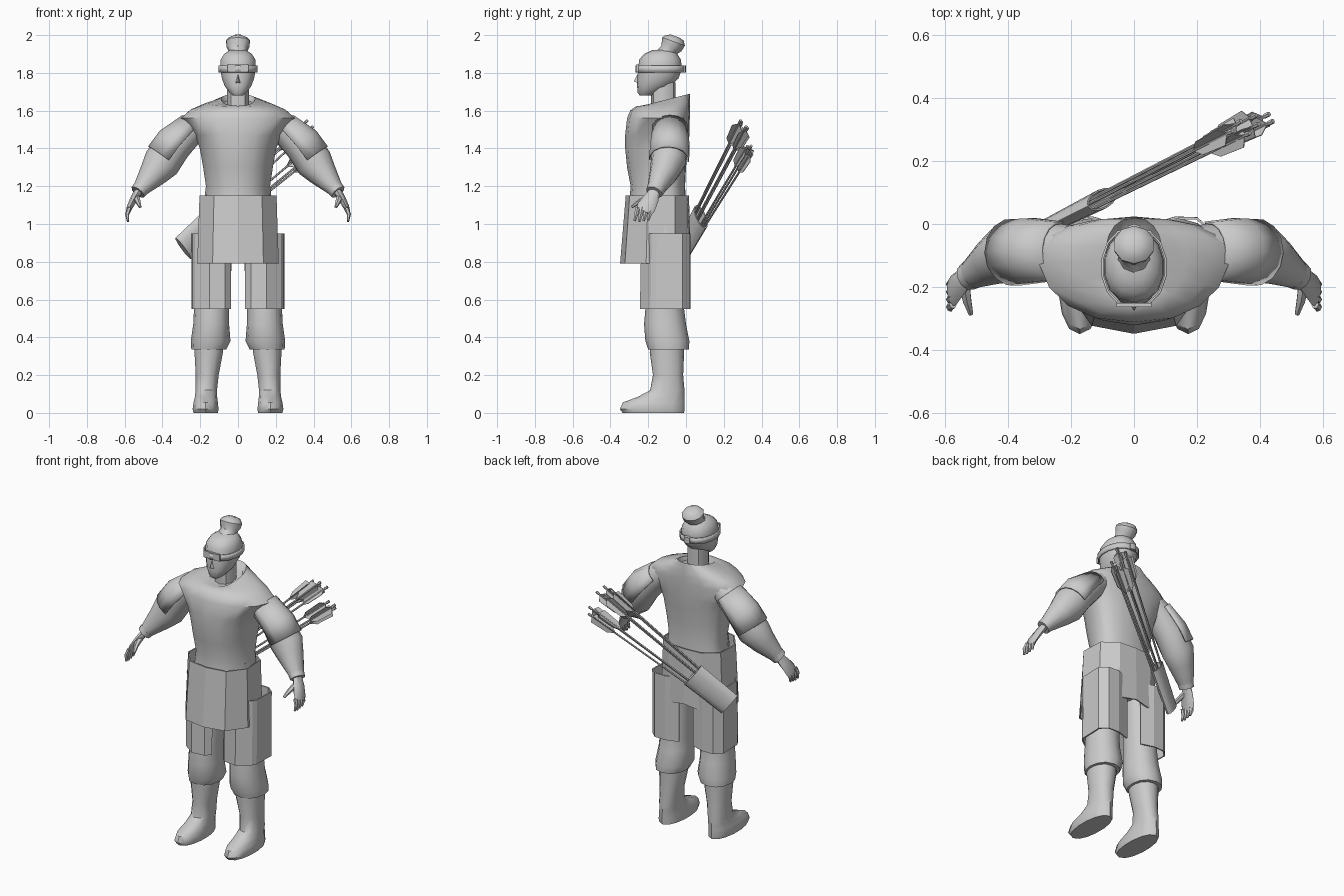
import bpy, bmesh, math
from mathutils import Vector

if "Cube" in bpy.data.objects:
    bpy.data.objects.remove(bpy.data.objects["Cube"])

mat = bpy.data.materials.new("plain_grey")
mat.diffuse_color = (0.6, 0.6, 0.6, 1)
mat.use_nodes = True
mat.node_tree.nodes["Principled BSDF"].inputs["Base Color"].default_value = mat.diffuse_color


def finish(name, bm, mirror=False, thick=0):
    bmesh.ops.recalc_face_normals(bm, faces=bm.faces)
    me = bpy.data.meshes.new(name)
    bm.to_mesh(me)
    bm.free()
    me.materials.append(mat)
    ob = bpy.data.objects.new(name, me)
    bpy.context.collection.objects.link(ob)
    if thick:
        m = ob.modifiers.new("thickness", 'SOLIDIFY')
        m.thickness, m.offset = thick, 0
    if mirror:
        ob.modifiers.new("mirror", 'MIRROR').use_clip = False
    return ob


def add_loft(bm, rings, closed=True, cap=True):
    vs = [[bm.verts.new(p) for p in r] for r in rings]
    n = len(vs[0])
    for a, b in zip(vs, vs[1:]):
        for i in range(n if closed else n - 1):
            j = (i + 1) % n
            bm.faces.new((a[i], a[j], b[j], b[i]))
    if cap and closed:
        bm.faces.new(vs[0])
        bm.faces.new(vs[-1])


def loft(name, rings, closed=True, cap=True, **kw):
    bm = bmesh.new()
    add_loft(bm, rings, closed, cap)
    return finish(name, bm, **kw)


def oval(z, cx, hx, y0, y1, yc=None, n=14, tilt=0):
    """Horizontal ring whose widest line lies at yc."""
    yc = (y0 + y1) / 2 if yc is None else yc
    pts = []
    for i in range(n):
        a = 2 * math.pi * i / n - math.pi / 2
        c, s = math.cos(a), math.sin(a)
        c = math.copysign(abs(c) ** 0.85, c)
        y = yc + s * ((y1 - yc) if s > 0 else (yc - y0))
        pts.append((cx + hx * c, y, z + tilt * (y - yc)))
    return pts


def tube_rings(path, ref=(0, 1, 0), n=10, arc=None):
    """Path entries: x, y, z, outward radius, radius along ref."""
    P = [Vector(p[:3]) for p in path]
    rings = []
    for i, p in enumerate(path):
        t = (P[min(i + 1, len(P) - 1)] - P[max(i - 1, 0)]).normalized()
        a = t.cross(Vector(ref)).normalized()
        b = a.cross(t)
        if arc:
            angs = [-arc + 2 * arc * k / (n - 1) for k in range(n)]
        else:
            angs = [2 * math.pi * k / n for k in range(n)]
        rings.append([P[i] + a * p[3] * math.cos(g) + b * p[4] * math.sin(g) for g in angs])
    return rings


# Tunic with overhanging shoulders and a sloping neckline
loft("tunic", [oval(z, 0, hx, y0, y1, -0.09, 18, tilt) for z, hx, y0, y1, tilt in (
    (1.12, .182, -.3, .0, 0), (1.2, .172, -.293, -.005, 0), (1.3, .187, -.312, .0, 0),
    (1.4, .205, -.322, .01, 0), (1.47, .232, -.322, .018, 0), (1.56, .305, -.312, .02, 0),
    (1.605, .255, -.295, .022, 0.02), (1.64, .17, -.265, .022, 0.1),
    (1.662, .09, -.235, .02, 0.25), (1.64, .075, -.2, -.01, 0.2))])

# Belted skirt made of flat panels
skirt = [(0, -.315, -.345), (.125, -.295, -.32), (.2, -.2, -.21), (.195, -.06, -.06), (.11, .005, .01)]
top = [(x, a, 1.15) for x, a, b in skirt] + [(0, .012, 1.15)]
low = [(x * 1.06, b, .79) for x, a, b in skirt] + [(0, .02, .81)]
wrap = lambda r: r + [(-x, y, z) for x, y, z in r[-2:0:-1]]
loft("skirt", [wrap(top), wrap(low)], cap=False, thick=.008)
loft("hips", [oval(z, 0, hx, -.27, -.01) for z, hx in ((1.16, .17), (.86, .19))])

# Trousers gathered over the boots
loft("trouser_leg", [oval(z, cx, hx, y0, y1, n=12) for z, cx, hx, y0, y1 in (
    (1.0, .11, .095, -.2, -.02), (.8, .13, .097, -.205, -.005), (.55, .14, .093, -.215, -.01),
    (.47, .142, .095, -.222, 0), (.38, .145, .105, -.215, .018), (.335, .155, .092, -.2, .015),
    (.335, .155, .07, -.18, -.015))], mirror=True)

# Boots with forward toes
loft("boot", [oval(z, cx, hx, y0, y1, n=14) for z, cx, hx, y0, y1 in (
    (0, .17, .066, -.335, -.01), (.02, .172, .07, -.35, -.008), (.055, .171, .066, -.335, -.008),
    (.085, .169, .06, -.255, -.008), (.12, .168, .058, -.19, -.008), (.2, .163, .062, -.175, -.015),
    (.32, .155, .077, -.192, -.01), (.37, .155, .077, -.19, -.01))], mirror=True)

# Thigh guards open on the inner side
guard = [(.04, -.2), (.07, -.232), (.15, -.24), (.225, -.185), (.238, -.16), (.242, -.02), (.2, .018), (.13, .02), (.05, -.005)]
loft("thigh_guard", [[(x, y, .55) for x, y in guard], [(x, y * .97, .95) for x, y in guard]],
     closed=False, mirror=True, thick=.008)

# Arms: puffed sleeve, shoulder flap, cuff
sleeve = [(.2, -.085, 1.545, .07, .08), (.26, -.085, 1.495, .085, .09), (.335, -.085, 1.415, .09, .093),
          (.405, -.095, 1.325, .1, .092), (.45, -.12, 1.265, .077, .075), (.522, -.163, 1.178, .04, .045)]
loft("sleeve", tube_rings(sleeve, n=12), mirror=True)
flap = [(.235, -.085, 1.52, .078, .09), (.33, -.085, 1.42, .108, .102), (.385, -.09, 1.345, .108, .104)]
loft("shoulder_flap", tube_rings(flap, n=9, arc=1.75), closed=False, mirror=True, thick=.008)
loft("cuff", tube_rings([(.512, -.157, 1.19, .045, .05), (.53, -.168, 1.168, .042, .046)]), mirror=True)

# Hand with curled fingers and a thumb
loft("palm", tube_rings([(.525, -.165, 1.175, .022, .03), (.55, -.185, 1.135, .02, .042),
                         (.573, -.21, 1.09, .016, .05), (.582, -.222, 1.065, .012, .044)], n=8), mirror=True)
bm = bmesh.new()
for k in range(4):
    y = -.256 + k * .024
    add_loft(bm, tube_rings([(.575, y, 1.085, .012, .013), (.587, y - .008, 1.05, .011, .012),
                             (.582, y - .016, 1.012 + .004 * abs(k - 1), .006, .007)], n=6))
add_loft(bm, tube_rings([(.54, -.19, 1.145, .016, .02), (.53, -.245, 1.12, .013, .015),
                         (.518, -.287, 1.09, .007, .008)], ref=(1, 0, 0), n=6))
finish("fingers", bm, mirror=True)

# Neck and head
loft("neck", [oval(z, 0, .06, -.185, -.055, n=10) for z in (1.58, 1.75)])
loft("head", [oval(z, 0, hx, y0, y1, n=14) for z, hx, y0, y1 in (
    (1.68, .028, -.245, -.18), (1.695, .045, -.256, -.15), (1.73, .072, -.259, -.08),
    (1.77, .087, -.258, -.04), (1.82, .097, -.253, -.022), (1.87, .094, -.248, -.027),
    (1.9, .075, -.222, -.045), (1.92, .045, -.18, -.06))])
bm = bmesh.new()
nose = [bm.verts.new(p) for p in ((0, -.25, 1.805), (-.016, -.25, 1.745), (.016, -.25, 1.745), (0, -.277, 1.755))]
for f in ((0, 1, 3), (0, 3, 2), (1, 2, 3), (0, 2, 1)):
    bm.faces.new([nose[i] for i in f])
finish("nose", bm)

# Tied-up hair leaning backward
loft("topknot", tube_rings([(0, -.115, 1.89, .05, .06), (0, -.095, 1.918, .043, .05), (0, -.076, 1.945, .06, .063),
                            (0, -.066, 1.966, .064, .066), (0, -.062, 1.984, .052, .05), (0, -.058, 1.995, .025, .025)],
                           ref=(1, 0, 0), n=10))

# Headband with a front plate and a rear knot
loft("headband", [oval(z, 0, .102, -.263, -.012, n=14) for z in (1.803, 1.838)], cap=False, thick=.007)
loft("band_plate", [[(x, -.258 + abs(x) * .12 - d, z) for x, z in ((-.055, 1.805), (.055, 1.805), (.055, 1.845), (-.055, 1.845))]
                    for d in (0, .012)])
loft("band_knot", [oval(z, 0, .022, -.025, .0, n=6) for z in (1.803, 1.84)])

# Quiver slung diagonally across the back
base = Vector((-.29, -.015, .87))
d = Vector((1, .5, .9)).normalized()
n = Vector((-.5, 1, 0)).normalized()
w = d.cross(n)
q = lambda t, u=0, v=0: tuple(base + d * t + w * u + n * v)
quiver = [q(0) + (.073, .025), q(.27) + (.08, .032), q(.27) + (.072, .026), q(.2) + (.07, .022)]
rings = []
for t, ru, rv in ((0, .073, .025), (.27, .08, .032), (.27, .072, .026), (.18, .07, .022)):
    rings.append([q(t, ru * math.cos(2 * math.pi * i / 12), rv * math.sin(2 * math.pi * i / 12)) for i in range(12)])
loft("quiver", rings)

# Arrows in a fan, each with three feather vanes
shafts, vanes = bmesh.new(), bmesh.new()
for u, v, end in ((.1, .008, .95), (.075, -.02, .99), (.05, .022, .96), (.025, -.008, 1.0),
                  (-.06, .018, .94), (-.085, -.02, .97), (-.11, .004, .95)):
    at = lambda t: base + d * t + w * u * (.45 + .55 * t) + n * v * (.6 + .5 * t)
    add_loft(shafts, tube_rings([tuple(at(.1)) + (.0055, .0055), tuple(at(end)) + (.0055, .0055)], n=6))
    add_loft(shafts, tube_rings([tuple(at(end - .02)) + (.008, .008), tuple(at(end)) + (.008, .008)], n=6))
    for k in range(3):
        g = 2 * math.pi * k / 3 + u * 9
        side = w * math.cos(g) + n * math.sin(g)
        off = (w * -math.sin(g) + n * math.cos(g)) * .0015
        prof = [at(end - .19), at(end - .15) + side * .028, at(end - .045) + side * .034, at(end - .025)]
        add_loft(vanes, [[p - off for p in prof], [p + off for p in prof]])
finish("arrow_shafts", shafts)
finish("arrow_feathers", vanes)

# Smooth cloth and skin, crisp panel edges
flat = {"skirt", "thigh_guard", "arrow_feathers", "nose", "band_plate"}
for ob in bpy.context.scene.objects:
    ob.select_set(ob.name not in flat)
    bpy.context.view_layer.objects.active = ob
bpy.ops.object.shade_smooth_by_angle(angle=math.radians(40))
